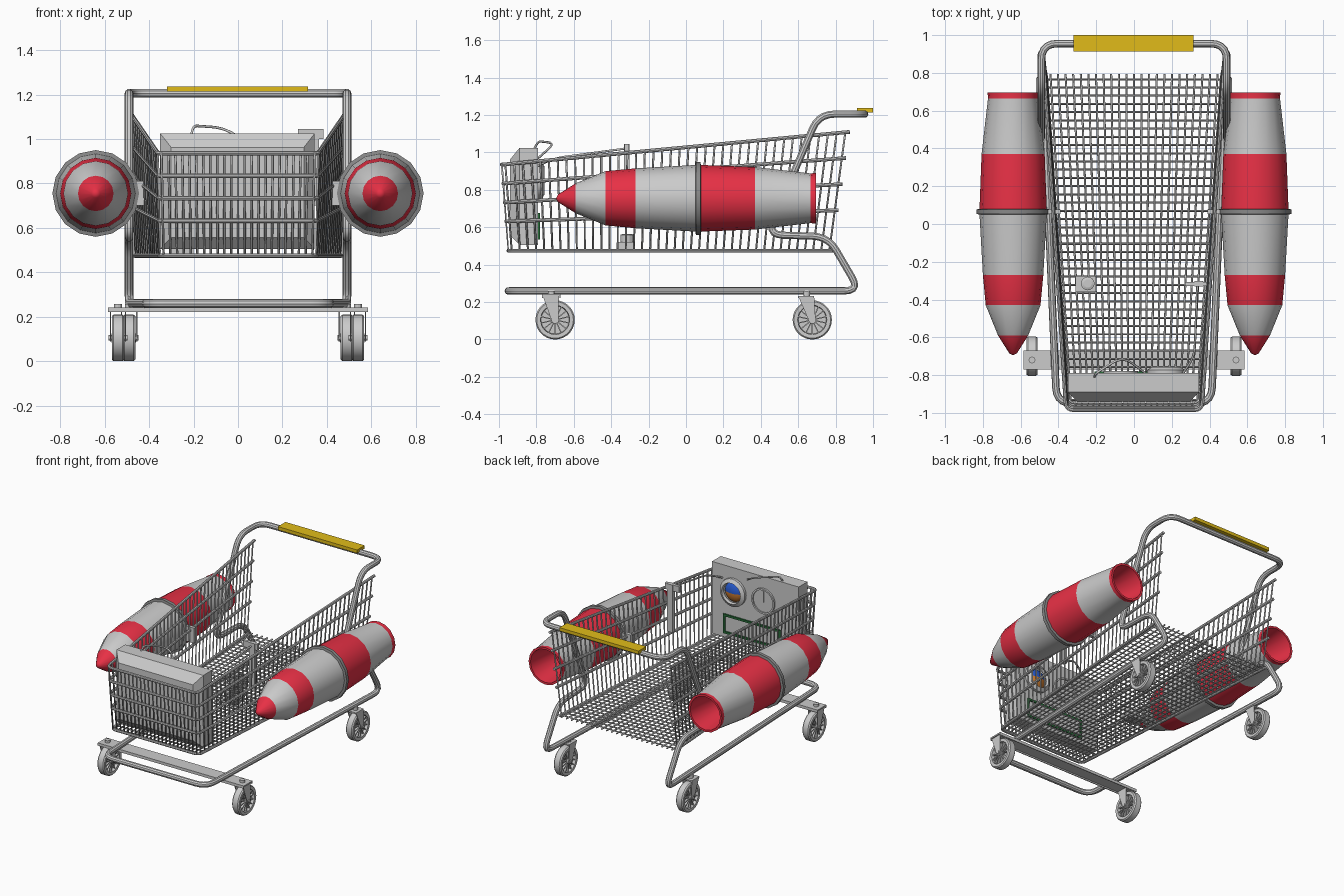
import bpy, bmesh, math
from mathutils import Matrix, Vector

if "Cube" in bpy.data.objects:
    bpy.data.objects.remove(bpy.data.objects["Cube"])

ROT_Y = Matrix.Rotation(-math.pi / 2, 4, 'X')   # lathe axis -> +y
ROT_X = Matrix.Rotation(math.pi / 2, 4, 'Y')    # lathe axis -> +x


def material(name, col):
    m = bpy.data.materials.new(name)
    m.diffuse_color = (*col, 1)
    m.use_nodes = True
    m.node_tree.nodes["Principled BSDF"].inputs["Base Color"].default_value = m.diffuse_color
    return m


GREY = material("light_grey", (0.72, 0.72, 0.72))
RED = material("red", (0.8, 0.03, 0.06))
YELLOW = material("yellow", (0.75, 0.5, 0.01))
GREEN = material("green", (0.02, 0.15, 0.04))
BLUE = material("blue", (0.02, 0.1, 0.6))
ORANGE = material("orange", (0.6, 0.2, 0.03))
DARK = material("dark_grey", (0.25, 0.25, 0.25))


def add(name, bm, mats=(), smooth=False):
    bmesh.ops.recalc_face_normals(bm, faces=bm.faces)
    me = bpy.data.meshes.new(name)
    bm.to_mesh(me)
    bm.free()
    for m in mats:
        me.materials.append(m)
    ob = bpy.data.objects.new(name, me)
    bpy.context.collection.objects.link(ob)
    if smooth:
        bpy.ops.object.select_all(action='DESELECT')
        ob.select_set(True)
        bpy.context.view_layer.objects.active = ob
        bpy.ops.object.shade_smooth_by_angle(angle=math.radians(32))
    return ob


def cube(bm, x0, x1, y0, y1, z0, z1):
    m = Matrix.Translation(((x0 + x1) / 2, (y0 + y1) / 2, (z0 + z1) / 2)) @ \
        Matrix.Diagonal((x1 - x0, y1 - y0, z1 - z0, 1))
    return bmesh.ops.create_cube(bm, size=1, matrix=m)['verts']


def box(name, *dims, mats=()):
    bm = bmesh.new()
    cube(bm, *dims)
    return add(name, bm, mats)


def lathe(bm, prof, n, mtx, mats=None):
    """prof: (radius, height) points; mats: material index per segment"""
    rings = []
    for r, h in prof:
        k = 1 if r == 0 else n
        rings.append([bm.verts.new(mtx @ Vector((r * math.cos(2 * math.pi * i / n),
                      r * math.sin(2 * math.pi * i / n), h))) for i in range(k)])
    for s, (a, b) in enumerate(zip(rings, rings[1:])):
        for i in range(n):
            j = (i + 1) % n
            vs = [a[i % len(a)], a[j % len(a)], b[j % len(b)], b[i % len(b)]]
            f = bm.faces.new(list(dict.fromkeys(vs)))
            f.material_index = mats[s] if mats else 0


def prism(bm, prof, x0, x1):
    """extrude a (y, z) outline along x"""
    f = bm.faces.new([bm.verts.new((x0, y, z)) for y, z in prof])
    new = bmesh.ops.extrude_face_region(bm, geom=[f])['geom']
    bmesh.ops.translate(bm, vec=(x1 - x0, 0, 0),
                        verts=[v for v in new if isinstance(v, bmesh.types.BMVert)])


def fillet(pts, rad, steps=5):
    pts = [Vector(p) for p in pts]
    out = [pts[0]]
    for a, p, b in zip(pts, pts[1:], pts[2:]):
        r = min(rad, (a - p).length * .48, (b - p).length * .48)
        s, e = p + (a - p).normalized() * r, p + (b - p).normalized() * r
        for i in range(steps + 1):
            t = i / steps
            out.append(s * (1 - t) ** 2 + p * 2 * t * (1 - t) + e * t * t)
    return out + [pts[-1]]


def tubes(name, paths, r, res=1, cyclic=False, mats=()):
    cu = bpy.data.curves.new(name, 'CURVE')
    cu.dimensions = '3D'
    cu.bevel_depth, cu.bevel_resolution, cu.use_fill_caps = r, res, True
    for path in paths:
        sp = cu.splines.new('POLY')
        sp.points.add(len(path) - 1)
        sp.use_cyclic_u = cyclic
        for q, p in zip(sp.points, path):
            q.co = (*p, 1)
    tmp = bpy.data.objects.new(name + "_path", cu)
    bpy.context.collection.objects.link(tmp)
    bpy.context.view_layer.update()
    me = bpy.data.meshes.new_from_object(tmp.evaluated_get(bpy.context.evaluated_depsgraph_get()))
    bpy.data.objects.remove(tmp)
    bm = bmesh.new()
    bm.from_mesh(me)
    return add(name, bm, mats, smooth=res > 1)


# frame: one bent tube from the handle down to the front loop
half = [(0.49, 0.955, 1.205), (0.49, 0.71, 1.205), (0.49, 0.435, 0.56), (0.49, 0.76, 0.55),
        (0.49, 0.93, 0.26), (0.41, -0.95, 0.26)]
loop = half + [(-x, y, z) for x, y, z in reversed(half)]
start = Vector((0, 0.955, 1.205))
tubes("frame", [fillet([start] + loop + [start], 0.085)], 0.02, 3)
box("handle_grip", -0.32, 0.315, 0.913, 1.0, 1.213, 1.237, mats=[YELLOW])


# basket: U-shaped rails, wires that run down the sides and across the floor
def lerp(a, b, t):
    return a + (b - a) * t


rails = []
for t in (0, 0.22, 0.44, 0.66, 1):
    zf, zb = lerp(0.935, 0.475, t), lerp(1.11, 0.475, t)
    yf, yb = lerp(-0.985, -0.95, t), lerp(0.875, 0.785, t)
    wf, wb = lerp(0.36, 0.35, t), lerp(0.48, 0.465, t)
    rails.append(fillet([(wb, yb, zb), (wf, yf, zf), (-wf, yf, zf), (-wb, yb, zb)], 0.04, 4))
tubes("basket_rails", rails, 0.010, 2)
wires = []
for i in range(40):
    t = (i + 0.3) / 39.5
    wt, wb = lerp(0.36, 0.478, t), lerp(0.35, 0.463, t)
    top, yt, yb = lerp(0.94, 1.115, t), lerp(-0.98, 0.862, t), lerp(-0.945, 0.775, t)
    wires.append([(wt, yt, top), (wb, yb, 0.475), (-wb, yb, 0.475), (-wt, yt, top)])
for i in range(-11, 12):
    s = i / 11.5
    wires.append([(s * 0.463, 0.795, 0.475), (s * 0.35, -0.95, 0.475), (s * 0.36, -0.985, 0.94)])
tubes("basket_wires", wires, 0.0055, 1)

# rockets on both sides
prof = [(0, -0.695), (0.02, -0.685), (0.08, -0.59), (0.145, -0.43), (0.16, -0.27), (0.178, 0.05),
        (0.195, 0.053), (0.195, 0.077), (0.178, 0.08), (0.167, 0.37), (0.133, 0.665),
        (0.135, 0.695), (0.12, 0.695), (0.09, 0.45), (0, 0.45)]
bands = [1, 1, 0, 1, 0, 2, 2, 2, 1, 0, 1, 1, 1, 1]
for sx, side in ((1, "right"), (-1, "left")):
    bm = bmesh.new()
    lathe(bm, prof, 16, Matrix.Translation((sx * 0.64, 0, 0.755)) @ ROT_Y, bands)
    add(side + "_rocket", bm, [GREY, RED, DARK], True)
    x0, x1 = sorted((sx * 0.39, sx * 0.47))
    box(side + "_rocket_bracket", x0, x1, 0.053, 0.077, 0.70, 0.81)

# wheels with spokes, and their forks
tyre = [(0.078, -0.022), (0.078, -0.027), (0.098, -0.028), (0.105, -0.02), (0.105, 0.02),
        (0.098, 0.028), (0.078, 0.027), (0.078, 0.022), (0.075, 0.006), (0.02, 0.006),
        (0.02, 0.03), (0, 0.03)]
tyre = [(0, -0.03), (0.02, -0.03), (0.02, -0.006), (0.075, -0.006)] + tyre
for sx, side in ((1, "right"), (-1, "left")):
    for end, wx, wy, ty in (("front", 0.54, -0.70, -0.72), ("rear", 0.49, 0.675, 0.645)):
        c = Vector((sx * wx, wy, 0.105))
        bm = bmesh.new()
        lathe(bm, tyre, 28, Matrix.Translation(c) @ ROT_X)
        for i in range(14):
            vs = cube(bm, -0.02, 0.02, -0.003, 0.003, 0.018, 0.08)
            bmesh.ops.transform(bm, verts=vs, matrix=Matrix.Translation(c) @
                                Matrix.Rotation(2 * math.pi * i / 14, 4, 'X'))
        add(f"{end}_{side}_wheel", bm, smooth=True)
        bm = bmesh.new()
        plate = [(ty - 0.045, 0.232), (ty + 0.04, 0.232), (wy + 0.018, 0.10), (wy, 0.088),
                 (wy - 0.018, 0.10)]
        for o in (-0.037, 0.032):
            prism(bm, plate, c.x + o, c.x + o + 0.005)
        cube(bm, c.x - 0.037, c.x + 0.037, ty - 0.045, ty + 0.04, 0.222, 0.232)
        lathe(bm, [(0, -0.042), (0.012, -0.042), (0.012, 0.042), (0, 0.042)], 12,
              Matrix.Translation(c) @ ROT_X)
        lathe(bm, [(0, 0.23), (0.018, 0.23), (0.018, 0.258), (0, 0.258)], 12,
              Matrix.Translation((c.x, ty, 0)))
        add(f"{end}_{side}_fork", bm)

# front axle bar: an upside-down channel
bm = bmesh.new()
cube(bm, -0.585, 0.585, -0.77, -0.67, 0.232, 0.242)
for y in (-0.77, -0.676):
    cube(bm, -0.585, 0.585, y, y + 0.006, 0.222, 0.234)
add("front_axle_bar", bm)

# instrument box with bevelled front
bm = bmesh.new()
cube(bm, -0.35, 0.345, -0.89, -0.79, 0.505, 1.025)
front = min(bm.faces, key=lambda f: f.calc_center_median().y)
new = bmesh.ops.extrude_face_region(bm, geom=[front])['geom']
for v in new:
    if isinstance(v, bmesh.types.BMVert):
        v.co = Vector((v.co.x * 0.86, -0.94, 0.76 + (v.co.z - 0.765) * 0.78))
bm.faces.remove(front) if front.is_valid else None
add("instrument_box", bm)

# horizon gauge, dial and screen on the rear face
bm = bmesh.new()
lathe(bm, [(0.10, 0), (0.10, 0.02), (0.075, 0.035), (0.07, 0.015)], 24,
      Matrix.Translation((0.17, -0.792, 0.85)) @ ROT_Y)
add("horizon_gauge_rim", bm, [GREY], True)
bm = bmesh.new()
bmesh.ops.create_uvsphere(bm, u_segments=20, v_segments=10, radius=0.072,
                          matrix=Matrix.Translation((0.17, -0.80, 0.85)) @ Matrix.Diagonal((1, .55, 1, 1)))
for f in bm.faces:
    f.material_index = 0 if f.calc_center_median().z > 0.85 else 1
add("horizon_gauge_ball", bm, [BLUE, ORANGE], True)
bm = bmesh.new()
lathe(bm, [(0.092, 0), (0.092, 0.015), (0.08, 0.015), (0.08, 0.006), (0, 0.006)], 24,
      Matrix.Translation((-0.07, -0.792, 0.85)) @ ROT_Y)
cube(bm, -0.074, -0.066, -0.787, -0.78, 0.84, 0.92)
add("dial", bm, smooth=True)
bm = bmesh.new()
for d in ((-0.21, 0.25, 0.66, 0.675), (-0.21, 0.25, 0.535, 0.55),
          (-0.21, -0.195, 0.55, 0.66), (0.235, 0.25, 0.55, 0.66)):
    cube(bm, d[0], d[1], -0.795, -0.78, d[2], d[3])
add("screen_frame", bm, [GREEN])

# cables
tubes("cables", [
    fillet([(-0.21, -0.81, 1.02), (-0.20, -0.79, 1.06), (-0.06, -0.70, 1.05), (0.06, -0.79, 0.97)], 0.07),
    fillet([(0.26, -0.79, 0.93), (0.32, -0.70, 0.97), (0.335, -0.33, 1.02)], 0.1)], 0.006, 1)

# lever post on the side wall and control block on the floor
bm = bmesh.new()
cube(bm, 0.32, 0.365, -0.332, -0.302, 0.70, 1.045)
cube(bm, 0.27, 0.385, -0.328, -0.308, 1.00, 1.045)
add("lever_post", bm)
bm = bmesh.new()
cube(bm, -0.31, -0.20, -0.36, -0.275, 0.485, 0.52)
lathe(bm, [(0, 0.52), (0.036, 0.52), (0.036, 0.56), (0.022, 0.565), (0, 0.565)], 16,
      Matrix.Translation((-0.245, -0.315, 0)))
add("control_block", bm)
